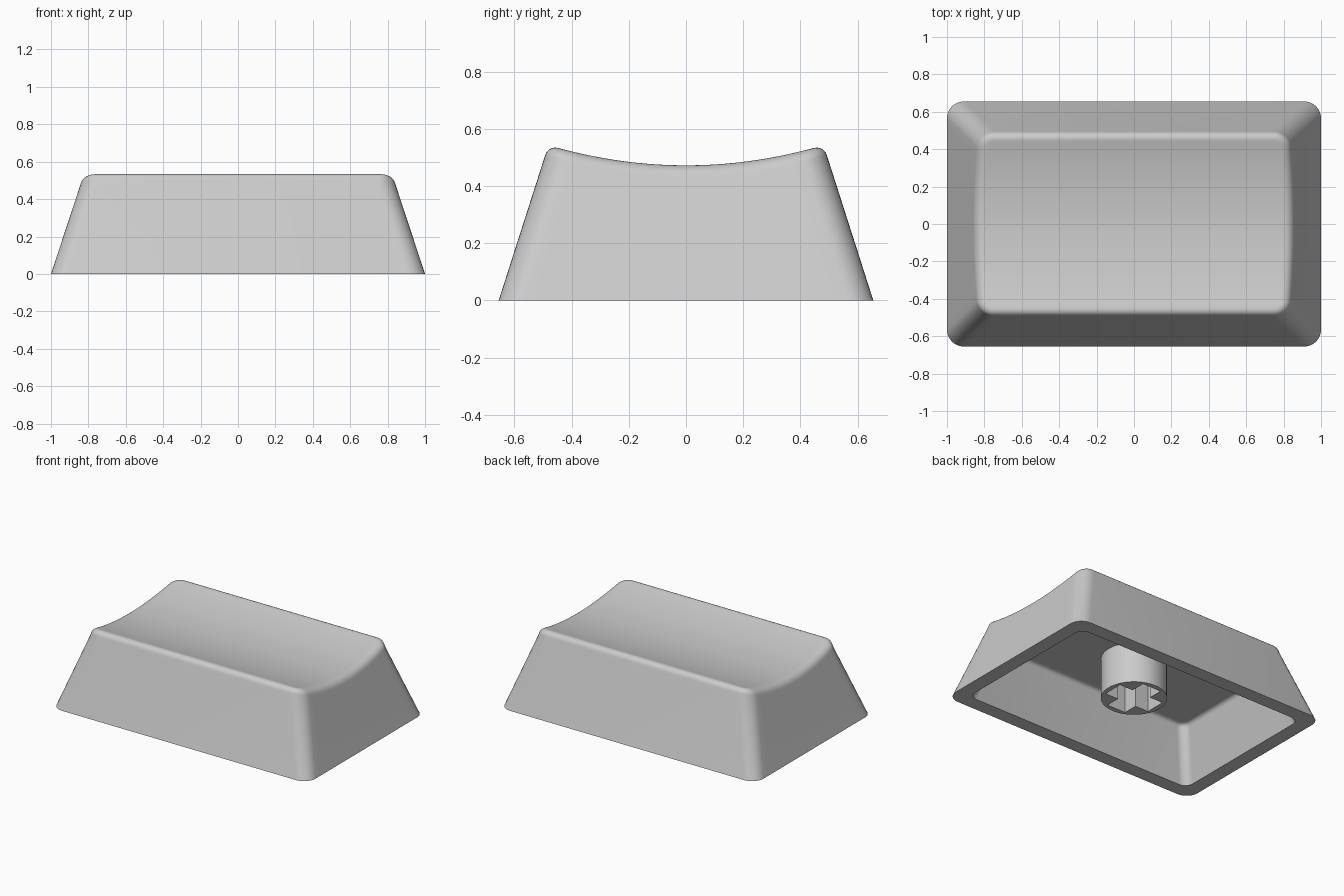
import bpy, bmesh, math

if "Cube" in bpy.data.objects:
    bpy.data.objects.remove(bpy.data.objects["Cube"])

grey = bpy.data.materials.new("light_grey_plastic")
grey.diffuse_color = (0.6, 0.6, 0.6, 1)
grey.use_nodes = True
grey.node_tree.nodes["Principled BSDF"].inputs["Base Color"].default_value = grey.diffuse_color

LEAN = math.radians(18)      # wall lean from vertical
CEILING = 0.36               # underside of the top plate
ARC, SIDE = 8, 20            # corner and side divisions

# half outline samples: (position along the side, corner angle)
arc = [math.pi / 2 * i / ARC for i in range(ARC + 1)]
SAMPLES = ([(-1, t - math.pi / 2) for t in arc]
           + [(-1 + 2 * i / SIDE, 0) for i in range(1, SIDE)]
           + [(1, t) for t in arc])
N = len(SAMPLES)


def scoop(y):
    return 0.472 + 0.305 * y * y


def ceiling(y):
    return CEILING


def ring(bm, level, inset, r, rise=0.0):
    """Rounded rectangle inset from the leaning walls, following the height level(y)."""
    right = []
    for s, t in SAMPLES:
        y = 0
        for _ in range(8):                     # settle height against lean
            z = level(y)
            a = 1 - 0.33 * z - inset
            b = 0.655 - 0.32 * z - inset
            y = s * (b - r) + r * math.sin(t)
        right.append((a - r + r * math.cos(t), y, z + rise))
    left = [(-x, y, z) for x, y, z in reversed(right)]
    return [bm.verts.new(p) for p in right + left]


def fillet(bm, surface, radius, inset, corner, steps):
    """Rings rolling from the wall over to the given surface."""
    def base(y):
        return surface(y) - radius
    rings = [ring(bm, lambda y: surface(y) - radius * 0.9, inset, corner)]
    for i in range(steps + 1):
        phi = LEAN + (math.pi / 2 - LEAN) * i / steps
        step = radius / math.cos(LEAN) - radius * math.cos(phi)
        rings.append(ring(bm, base, inset + step, corner - step, radius * math.sin(phi)))
    step = radius / math.cos(LEAN) + 0.012
    rings.append(ring(bm, base, inset + step, corner - step, radius))
    return rings


def cap(bm, loop):
    for i in range(N - 1):
        j = 2 * N - 1 - i
        bm.faces.new((loop[i], loop[i + 1], loop[j - 1], loop[j]))


def finish(ob):
    ob.data.materials.clear()
    ob.data.materials.append(grey)
    bpy.ops.object.select_all(action='DESELECT')
    ob.select_set(True)
    bpy.context.view_layer.objects.active = ob
    bpy.ops.object.shade_smooth_by_angle(angle=math.radians(30))


# hollow cap shell: cavity, flat rim, leaning walls, rolled edge, scooped top
bm = bmesh.new()
rings = fillet(bm, ceiling, 0.03, 0.1, 0.06, 4)[::-1]
rings.append(ring(bm, lambda y: 0, 0.1, 0.06))
rings.append(ring(bm, lambda y: 0, 0.0, 0.09))
rings += fillet(bm, scoop, 0.055, 0.0, 0.09, 7)
for lo, hi in zip(rings, rings[1:]):
    for i in range(2 * N):
        k = (i + 1) % (2 * N)
        bm.faces.new((lo[i], lo[k], hi[k], hi[i]))
cap(bm, rings[0])
cap(bm, rings[-1])
bmesh.ops.recalc_face_normals(bm, faces=bm.faces)
mesh = bpy.data.meshes.new("cap_shell")
bm.to_mesh(mesh)
bm.free()
shell = bpy.data.objects.new("cap_shell", mesh)
bpy.context.collection.objects.link(shell)
finish(shell)

# mounting stem: round post with a cross-shaped socket
L, W, RADIUS = 0.175, 0.072, 0.21
quarter = [(L, -W), (L, W), (W, W)]
cross = []
for q in range(4):
    c, s = round(math.cos(q * math.pi / 2)), round(math.sin(q * math.pi / 2))
    cross += [(x * c - y * s, x * s + y * c) for x, y in quarter]
circle = [(RADIUS * math.cos(math.tau * i / 48), RADIUS * math.sin(math.tau * i / 48))
          for i in range(48)]
curve = bpy.data.curves.new("mounting_stem", 'CURVE')
curve.dimensions = '2D'
curve.fill_mode = 'BOTH'
bottom, top = 0.075, CEILING + 0.02
curve.extrude = (top - bottom) / 2
for outline in (circle, cross):
    sp = curve.splines.new('POLY')
    sp.points.add(len(outline) - 1)
    for p, (x, y) in zip(sp.points, outline):
        p.co = (x, y, 0, 1)
    sp.use_cyclic_u = True
stem = bpy.data.objects.new("mounting_stem", curve)
stem.location.z = (top + bottom) / 2
bpy.context.collection.objects.link(stem)
bpy.ops.object.select_all(action='DESELECT')
stem.select_set(True)
bpy.context.view_layer.objects.active = stem
bpy.ops.object.convert(target='MESH')
stem = bpy.context.view_layer.objects.active
bm = bmesh.new()
bm.from_mesh(stem.data)
bmesh.ops.remove_doubles(bm, verts=bm.verts, dist=1e-4)
bmesh.ops.recalc_face_normals(bm, faces=bm.faces)
bm.to_mesh(stem.data)
bm.free()
finish(stem)
